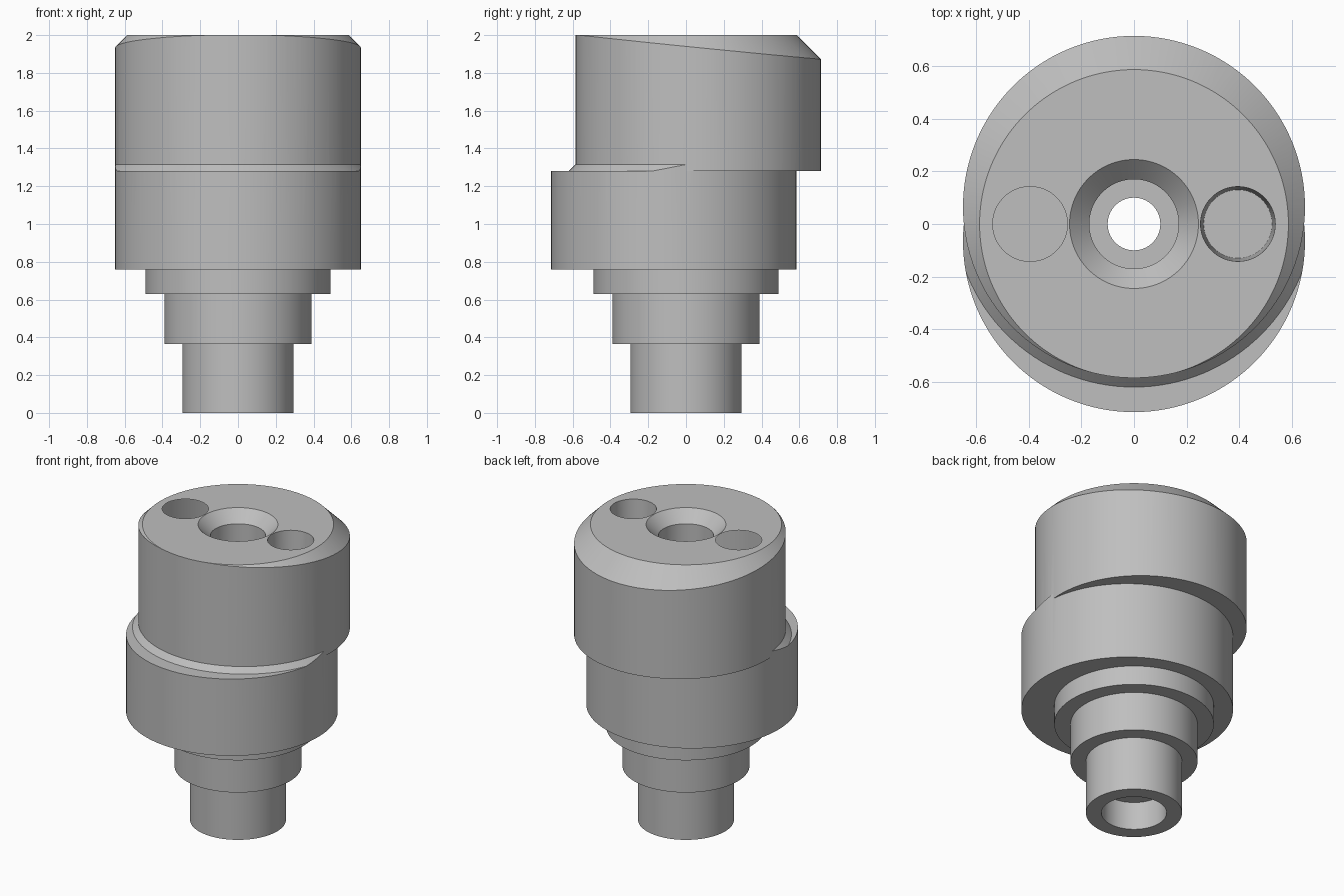
import bpy
import math

if "Cube" in bpy.data.objects:
    bpy.data.objects.remove(bpy.data.objects["Cube"])

SEGMENTS = 128
ECCENTRIC = 0.065   # sideways shift of the two large drums
DRUM = 0.65         # radius of the two large drums
STEP = 1.28         # height where the drums meet

steel = bpy.data.materials.new("grey steel")
steel.use_nodes = True
grey = (0.52, 0.52, 0.52, 1)
steel.diffuse_color = grey
steel.node_tree.nodes["Principled BSDF"].inputs["Base Color"].default_value = grey


def lathe(name, profile, x=0, y=0, ring=False):
    """Revolve (radius, height) points; cap the ends, or join them into a ring."""
    n, rows = SEGMENTS, len(profile)
    verts = []
    for r, z in profile:
        for i in range(n):
            a = 2 * math.pi * i / n
            verts.append((x + r * math.cos(a), y + r * math.sin(a), z))
    faces = []
    for k in range(rows if ring else rows - 1):
        lo, hi = k * n, (k + 1) % rows * n
        for i in range(n):
            j = (i + 1) % n
            faces.append((lo + i, lo + j, hi + j, hi + i))
    if not ring:
        faces.append(tuple(reversed(range(n))))
        faces.append(tuple(range((rows - 1) * n, rows * n)))
    mesh = bpy.data.meshes.new(name)
    mesh.from_pydata(verts, [], faces)
    mesh.materials.append(steel)
    ob = bpy.data.objects.new(name, mesh)
    bpy.context.collection.objects.link(ob)
    return ob


def activate(ob):
    bpy.ops.object.select_all(action='DESELECT')
    ob.select_set(True)
    bpy.context.view_layer.objects.active = ob


def combine(ob, tool, operation):
    """Apply a boolean and discard the tool."""
    tool.hide_render = True
    activate(ob)
    mod = ob.modifiers.new(operation.lower(), 'BOOLEAN')
    mod.operation = operation
    mod.solver = 'EXACT'
    mod.object = tool
    bpy.ops.object.modifier_apply(modifier=mod.name)
    bpy.data.objects.remove(tool)


# Stepped hollow stem with a wider socket in its foot
stem = lathe("stepped_stem", [
    (0.20, 0), (0.295, 0), (0.295, 0.365), (0.39, 0.365), (0.39, 0.63),
    (0.49, 0.63), (0.49, 0.76), (0.10, 0.76), (0.10, 0.19), (0.20, 0.19)], ring=True)

# Lower drum, shifted forward, with a sloped fillet around the upper drum
body = lathe("eccentric_body", [(DRUM, 0.76), (DRUM, STEP + 0.06)], y=-ECCENTRIC)
shoulder = lathe("shoulder_shape", [
    (1.5, 0.5), (1.5, STEP), (DRUM + 0.035, STEP), (DRUM - 0.015, STEP + 0.05)], y=ECCENTRIC)
combine(body, shoulder, 'INTERSECT')

# Upper drum, shifted back, with a chamfer centred on the main axis
head = lathe("upper_drum", [(DRUM, STEP), (DRUM, 2)], y=ECCENTRIC)
chamfer = lathe("chamfer_shape", [(1.0, 1.0), (1.0, 1.587), (0.587, 2.0), (0.487, 2.1)])
combine(head, chamfer, 'INTERSECT')
flat = lathe("top_trim", [(1.5, 2.0), (1.5, 2.5)])
combine(head, flat, 'DIFFERENCE')
combine(body, head, 'UNION')

# Countersunk centre bore
bore = lathe("bore_cutter", [
    (0.10, 0.5), (0.10, 1.35), (0.17, 1.35), (0.17, 1.925), (0.245, 2.0), (0.245, 2.2)])
combine(body, bore, 'DIFFERENCE')

# Two slightly tapered pin holes
for side in (-1, 1):
    pin = lathe("pin_hole_cutter", [(0.13, 1.6), (0.142, 2.0), (0.142, 2.2)], x=0.395 * side)
    combine(body, pin, 'DIFFERENCE')

for ob in (stem, body):
    activate(ob)
    bpy.ops.object.shade_smooth_by_angle(angle=math.radians(20))
